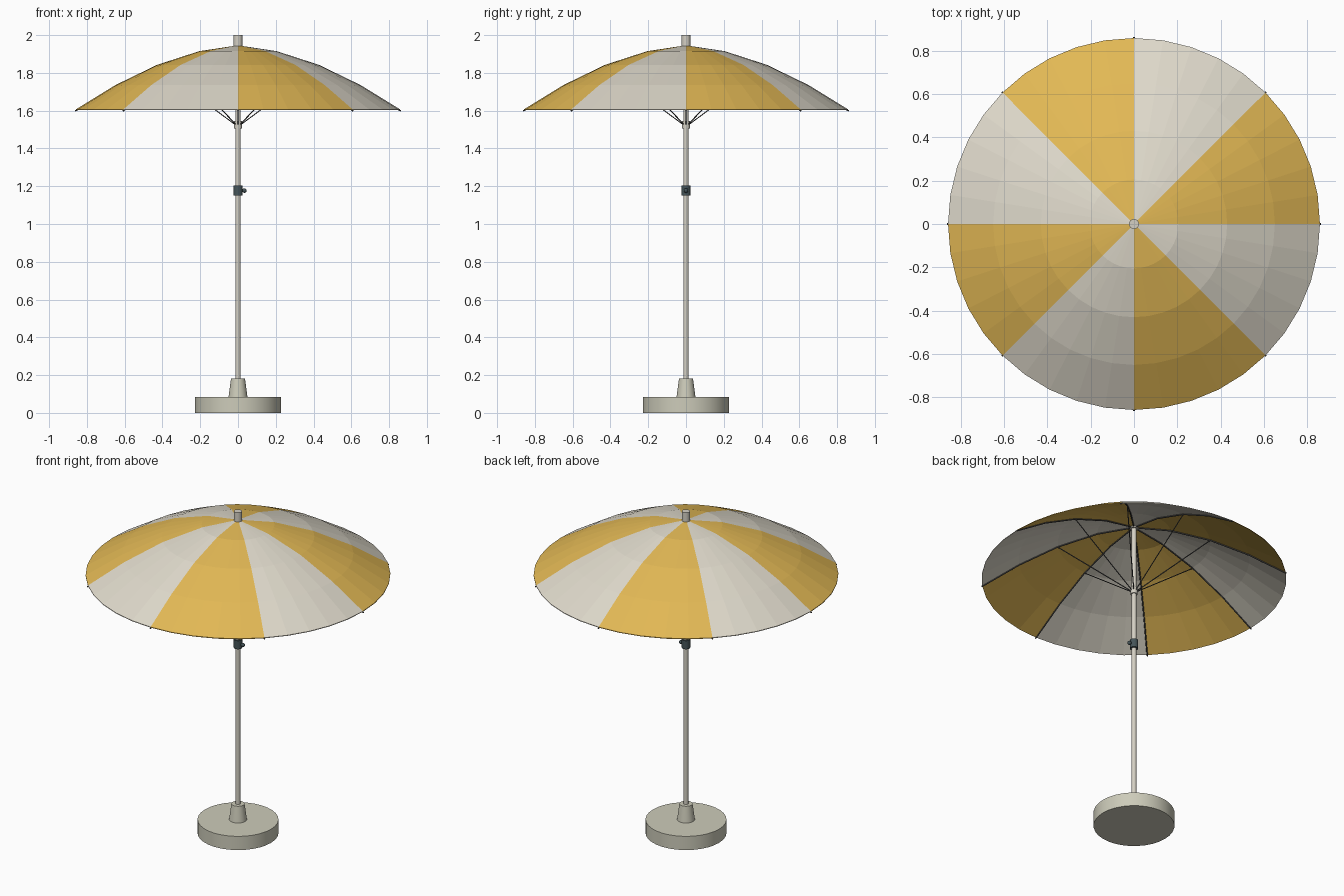
import bpy, bmesh, math
from mathutils import Vector

cube = bpy.data.objects.get("Cube")
if cube:
    bpy.data.objects.remove(cube, do_unlink=True)


def material(name, color):
    m = bpy.data.materials.new(name)
    m.use_nodes = True
    rgba = (*color, 1)
    m.diffuse_color = rgba
    m.node_tree.nodes["Principled BSDF"].inputs["Base Color"].default_value = rgba
    return m


YELLOW = material("yellow fabric", (0.76, 0.48, 0.09))
CREAM = material("cream fabric", (0.74, 0.70, 0.60))
STONE = material("stone base", (0.61, 0.60, 0.49))
POLE = material("painted pole", (0.66, 0.63, 0.55))
RIB = material("dark rib metal", (0.07, 0.07, 0.07))
CRANK = material("slate crank", (0.06, 0.09, 0.10))


def smooth(ob):
    bpy.ops.object.select_all(action='DESELECT')
    ob.select_set(True)
    bpy.context.view_layer.objects.active = ob
    bpy.ops.object.shade_smooth_by_angle(angle=math.radians(35))


def revolve(name, profile, mats, steps=32, rounded=True):
    """Turn an (r, z) profile around the z axis."""
    bm = bmesh.new()
    vs = [bm.verts.new((r, 0, z)) for r, z in profile]
    edges = [bm.edges.new(pair) for pair in zip(vs, vs[1:])]
    bmesh.ops.spin(bm, geom=vs + edges, cent=(0, 0, 0), axis=(0, 0, 1),
                   angle=math.tau, steps=steps)
    bmesh.ops.remove_doubles(bm, verts=bm.verts, dist=1e-5)
    bmesh.ops.recalc_face_normals(bm, faces=bm.faces)
    me = bpy.data.meshes.new(name)
    bm.to_mesh(me)
    bm.free()
    ob = bpy.data.objects.new(name, me)
    bpy.context.collection.objects.link(ob)
    for m in mats:
        me.materials.append(m)
    if rounded:
        smooth(ob)
    return ob


def cylinder(name, radius, z0, z1, mat, top=None):
    top = radius if top is None else top
    return revolve(name, [(0, z0), (radius, z0), (top, z1), (0, z1)], [mat])


def tubes(name, paths, radius, mat):
    """One curve object holding several round rods."""
    cu = bpy.data.curves.new(name, 'CURVE')
    cu.dimensions = '3D'
    cu.bevel_depth = radius
    cu.bevel_resolution = 1
    cu.use_fill_caps = True
    for path in paths:
        sp = cu.splines.new('POLY')
        sp.points.add(len(path) - 1)
        for p, co in zip(sp.points, path):
            p.co = (*co, 1)
    cu.materials.append(mat)
    ob = bpy.data.objects.new(name, cu)
    bpy.context.collection.objects.link(ob)


# Weighted base and pole socket
cylinder("base", 0.228, 0, 0.085, STONE)
cylinder("base_socket", 0.05, 0.085, 0.183, STONE, top=0.037)

# Pole, sliding collar and top cap
cylinder("pole", 0.0135, 0.1, 1.945, POLE)
cylinder("runner_collar", 0.02, 1.505, 1.545, POLE)
cylinder("finial", 0.023, 1.93, 2.0, POLE)

# Crank housing and its knob on the +x side
cylinder("crank_housing", 0.024, 1.152, 1.205, CRANK)
tubes("crank_shaft", [[(0, 0, 1.177), (0.036, 0, 1.177)]], 0.007, CRANK)
bpy.ops.mesh.primitive_uv_sphere_add(segments=16, ring_count=8, radius=0.012,
                                     location=(0.034, 0, 1.177))
knob = bpy.context.object
knob.name = "crank_knob"
knob.data.materials.append(CRANK)
smooth(knob)

# Thin faceted canopy with eight alternating panels
PANELS = 8
arc = [(0, 1.946), (0.205, 1.915), (0.43, 1.842), (0.65, 1.735), (0.858, 1.607)]
under = [(r, z - 0.004) for r, z in reversed(arc)]
canopy = revolve("canopy", arc + under, [YELLOW, CREAM], PANELS * 5, rounded=False)
for f in canopy.data.polygons:
    angle = math.atan2(f.center.y, f.center.x) % math.tau
    f.material_index = int(angle / math.tau * PANELS) % 2

# Ribs along the seams and struts from the collar
ribs, struts = [], []
for i in range(PANELS):
    a = math.tau * i / PANELS
    out = Vector((math.cos(a), math.sin(a), 0))
    up = Vector((0, 0, 1))
    ribs.append([out * r + up * (z - 0.007) for r, z in arc]
                + [out * 0.862 + up * 1.601])
    struts.append([out * 0.016 + up * 1.527, out * 0.43 + up * 1.833])
tubes("canopy_ribs", ribs, 0.004, RIB)
tubes("struts", struts, 0.003, RIB)
